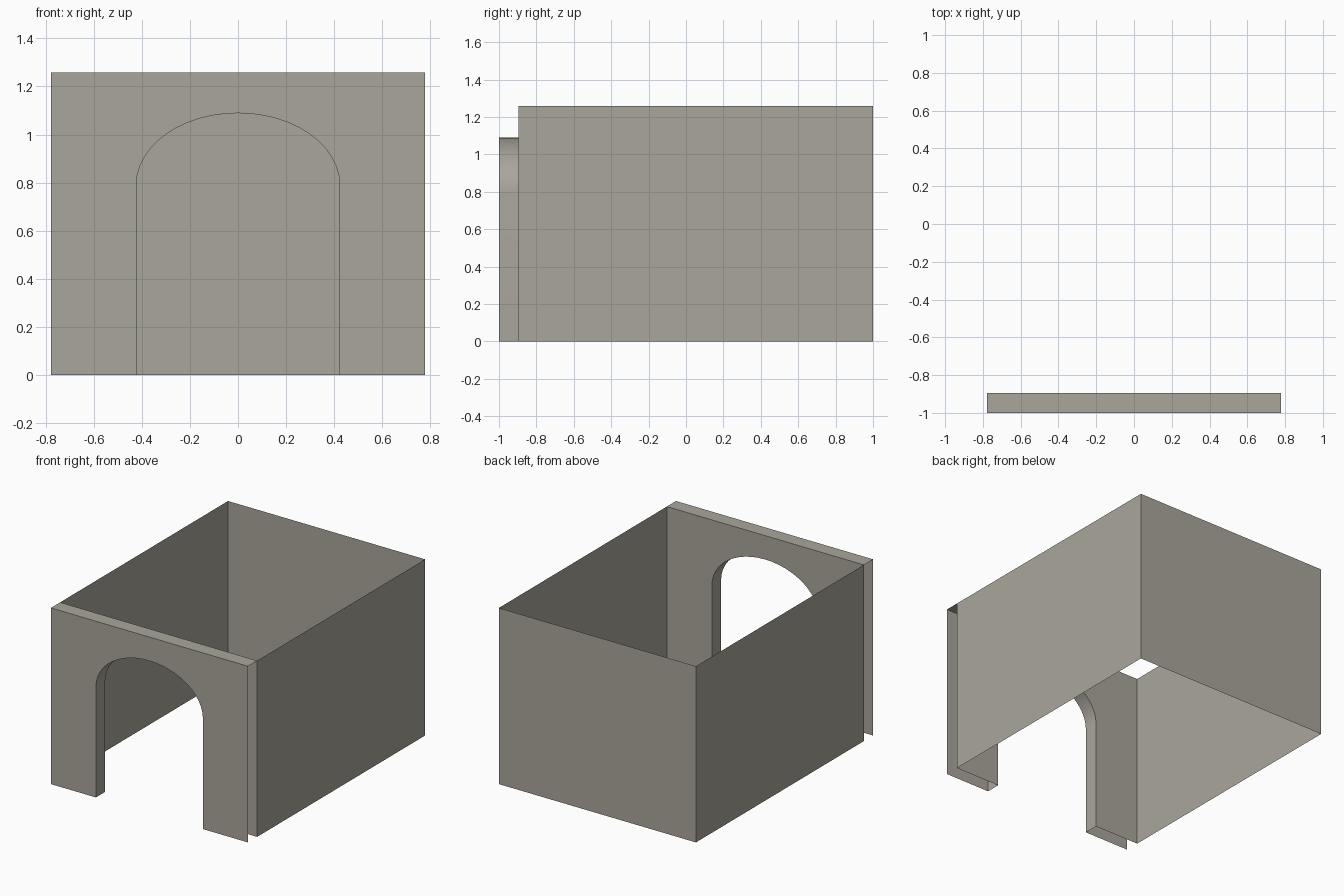
import bpy, bmesh, math

cube = bpy.data.objects.get("Cube")
if cube:
    bpy.data.objects.remove(cube, do_unlink=True)

HALF_W, HEIGHT = 0.779, 1.259
FRONT, INNER, BACK = -1.0, -0.896, 1.0
ARCH_W, SPRING, RISE, STEPS = 0.423, 0.79, 0.299, 24

# Single warm grey for every wall
stone = bpy.data.materials.new("warm_grey_stone")
stone.use_nodes = True
colour = (0.40, 0.38, 0.33, 1)
stone.diffuse_color = colour
stone.node_tree.nodes["Principled BSDF"].inputs["Base Color"].default_value = colour


def finish(bm, name):
    mesh = bpy.data.meshes.new(name)
    bm.to_mesh(mesh)
    bm.free()
    mesh.materials.append(stone)
    obj = bpy.data.objects.new(name, mesh)
    bpy.context.collection.objects.link(obj)
    return obj


# Doorway outline: straight jambs under a half ellipse, left to right
arch = [(-ARCH_W, 0)]
for i in range(STEPS + 1):
    a = math.pi * (1 - i / STEPS)
    arch.append((ARCH_W * math.cos(a), SPRING + RISE * math.sin(a)))
arch.append((ARCH_W, 0))
outer = [(HALF_W, 0), (HALF_W, HEIGHT), (-HALF_W, HEIGHT), (-HALF_W, 0)]

# Hollow front wall: two arched sheets joined by the reveal and a top strip,
# open at the ends and underneath
bm = bmesh.new()
front = [bm.verts.new((x, FRONT, z)) for x, z in arch + outer]
inner = [bm.verts.new((x, INNER, z)) for x, z in arch + outer]
n = len(arch)
bm.faces.new(front[::-1])
bm.faces.new(inner)
for i in list(range(n - 1)) + [n + 1]:
    bm.faces.new((front[i], front[i + 1], inner[i + 1], inner[i]))
bmesh.ops.recalc_face_normals(bm, faces=bm.faces)
front_wall = finish(bm, "arched_front_wall")

# Thin side and back walls
bm = bmesh.new()
plan = [(-HALF_W, INNER), (-HALF_W, BACK), (HALF_W, BACK), (HALF_W, INNER)]
low = [bm.verts.new((x, y, 0)) for x, y in plan]
high = [bm.verts.new((x, y, HEIGHT)) for x, y in plan]
for i in range(3):
    bm.faces.new((low[i + 1], low[i], high[i], high[i + 1]))
finish(bm, "side_and_back_walls")

# Smooth the curved reveal and keep the corners crisp
bpy.ops.object.select_all(action="DESELECT")
front_wall.select_set(True)
bpy.context.view_layer.objects.active = front_wall
bpy.ops.object.shade_smooth_by_angle(angle=math.radians(30))
